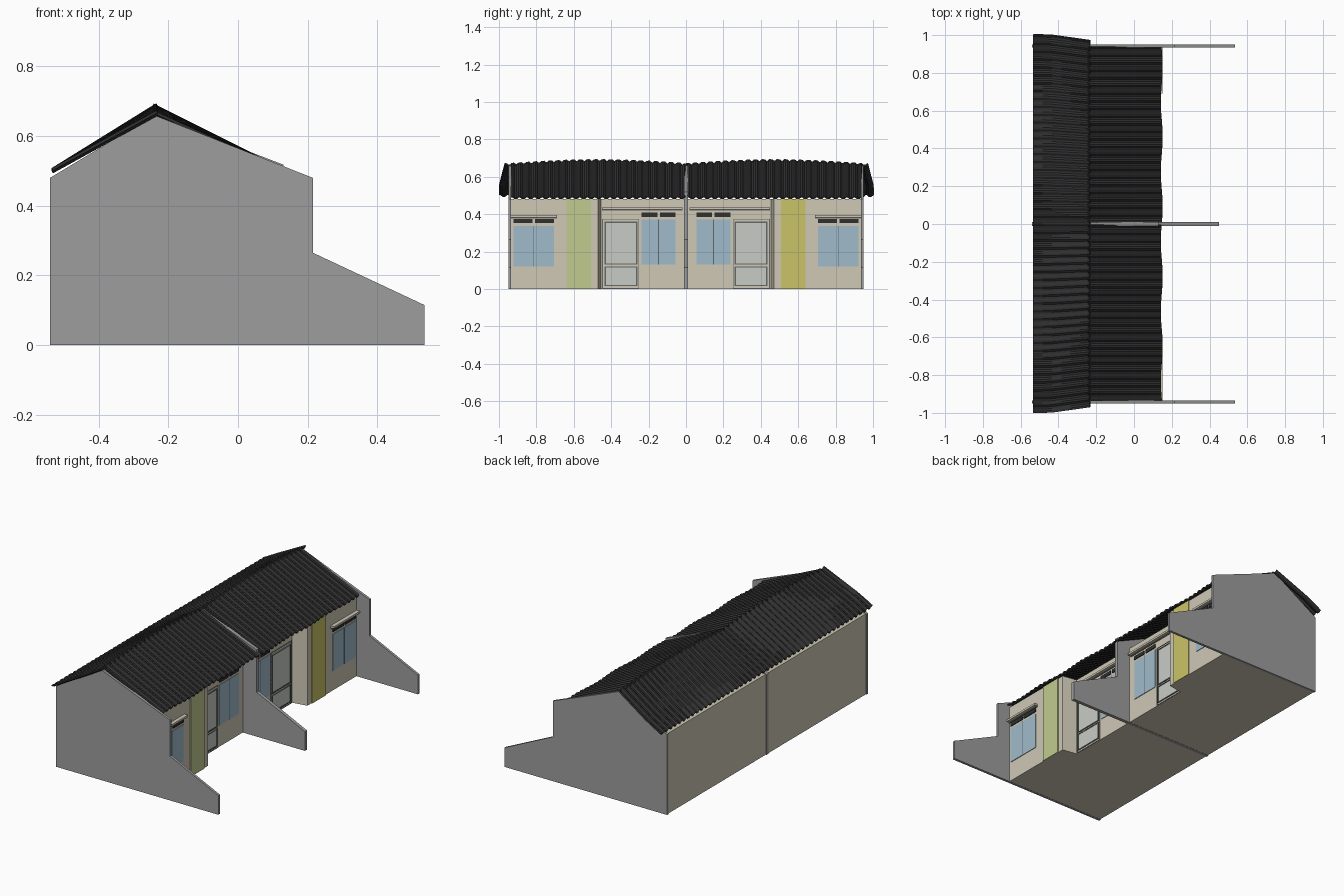
import bpy, bmesh, math

if "Cube" in bpy.data.objects:
    bpy.data.objects.remove(bpy.data.objects["Cube"])

# ---------- colours ----------
def mat(name, r, g, b):
    m = bpy.data.materials.new(name)
    m.diffuse_color = (r, g, b, 1)
    m.use_nodes = True
    m.node_tree.nodes["Principled BSDF"].inputs["Base Color"].default_value = m.diffuse_color
    return m

GREY = mat("grey_render", .34, .34, .34)
CREAM = mat("cream_wall", .62, .58, .46)
GREEN = mat("pale_green", .54, .60, .28)
YELLOW = mat("mustard_yellow", .59, .55, .14)
BLUE = mat("window_blue", .35, .50, .59)
DOOR = mat("door_light_grey", .58, .60, .56)
FRAME = mat("frame_dark_grey", .13, .14, .14)
ROOF = mat("roof_charcoal", .030, .030, .031)


# ---------- helpers ----------
def finish(name, bm, material, recalc=True):
    if recalc:
        bmesh.ops.recalc_face_normals(bm, faces=bm.faces)
    me = bpy.data.meshes.new(name)
    bm.to_mesh(me)
    bm.free()
    me.materials.append(material)
    ob = bpy.data.objects.new(name, me)
    bpy.context.collection.objects.link(ob)
    return ob


def prism(name, points, offset, material):
    """Extrude a flat outline along an offset vector."""
    bm = bmesh.new()
    face = bm.faces.new([bm.verts.new(p) for p in points])
    new = bmesh.ops.extrude_face_region(bm, geom=[face])["geom"]
    bmesh.ops.translate(bm, vec=offset, verts=[v for v in new if isinstance(v, bmesh.types.BMVert)])
    return finish(name, bm, material)


def plate(name, x, depth, y0, y1, z0, z1, material):
    """Box standing on the wall plane x, facing +x."""
    return prism(name, [(x, y0, z0), (x, y1, z0), (x, y1, z1), (x, y0, z1)], (depth, 0, 0), material)


def border(name, x, depth, y0, y1, z0, z1, w, material):
    """Four bars around a rectangle."""
    for part, r in (("left", (y0, y0 + w, z0, z1)), ("right", (y1 - w, y1, z0, z1)),
                    ("bottom", (y0, y1, z0, z0 + w)), ("top", (y0, y1, z1 - w, z1))):
        plate(f"{name}_{part}", x, depth, *r, material)


# ---------- party walls ----------
def party_wall(name, y, thick, dx, top):
    xf = 0.215 + dx
    outline = [(-.54, 0), (xf + .32, 0), (xf + .32, .115), (xf, .265),
               (xf, top), (-.24, .66), (-.54, .48)]
    prism(name, [(x, y - thick / 2, z) for x, z in outline], (0, thick, 0), GREY)

party_wall("end_wall_left", -.9425, .015, 0, .48)
party_wall("end_wall_right", .9425, .015, 0, .48)
party_wall("middle_wall", 0, .02, -.085, .518)

# ---------- house units, mirrored about y = 0 ----------
X_OUT, X_IN = .13, .04
for side, s, stripe in (("left", -1, GREEN), ("right", 1, YELLOW)):
    def span(a, b):
        return (min(s * a, s * b), max(s * a, s * b))

    # stepped body
    plan = [(-.536, .01), (-.536, .937), (X_OUT, .937), (X_OUT, .47), (X_IN, .455), (X_IN, .01)]
    prism(f"house_body_{side}", [(x, s * y, .001) for x, y in plan], (0, 0, .481), CREAM)
    plate(f"colour_stripe_{side}", X_OUT, .005, *span(.508, .638), .001, .482, stripe)

    # windows: glass, mullion, vents
    for label, x, a, b, z0, z1, vz in (("outer", X_OUT, .705, .922, .12, .338, .352),
                                       ("inner", X_IN, .055, .238, .13, .372, .386)):
        y0, y1 = span(a, b)
        mid = (y0 + y1) / 2
        plate(f"{label}_window_{side}", x, .004, y0, y1, z0, z1, BLUE)
        plate(f"{label}_mullion_{side}", x, .005, mid - .002, mid + .002, z0, z1, FRAME)
        for i, (va, vb) in enumerate(((y0, mid - .007), (mid + .007, y1))):
            plate(f"{label}_vent_{side}_{i}", x, .005, va, vb, vz, vz + .022, ROOF)

    # ledges above the openings
    for label, x, a, b, z in (("outer", X_OUT, .69, .935, .383), ("inner", X_IN, .02, .45, .425)):
        y0, y1 = span(a, b)
        plate(f"{label}_ledge_{side}", x, .022, y0, y1, z, z + .012, CREAM)
        plate(f"{label}_ledge_shadow_{side}", x, .004, y0, y1, z - .005, z, FRAME)

    # door with two framed panels
    for label, z0, z1 in (("upper", .13, .36), ("lower", .015, .12)):
        y0, y1 = span(.26, .435)
        plate(f"door_{label}_{side}", X_IN, .004, y0, y1, z0, z1, DOOR)
        border(f"door_{label}_frame_{side}", X_IN, .006, y0, y1, z0, z1, .006, FRAME)
    border(f"door_surround_{side}", X_IN, .003, *span(.25, .448), .002, .375, .003, FRAME)


# ---------- corrugated roofs ----------
def roof(name, y0, y1, periods, x0, z0, x1, z1, crown_at, flare=0):
    """Wavy sheet from (x0,z0) to (x1,z1); crown_at is the ridge end (0 or 1)."""
    bm = bmesh.new()
    rows, nx = [], 6
    for i in range(periods * 4 + 1):
        f = i / (periods * 4)
        row = []
        for j in range(nx + 1):
            t = j / nx
            ridge = t if crown_at else 1 - t
            y = y0 + (y1 - y0) * f
            y *= 1 + flare * min(1, (1 - ridge) * 1.4)
            crown = .021 * math.sin(math.pi * min(abs(y) / .95, 1)) * ridge
            wave = .006 * math.sin(math.pi * (i / 2 + .25))
            x = x0 + (x1 - x0) * t
            if not crown_at:
                x += .005 * math.sin(y * 17) * t
            row.append(bm.verts.new((x, y, z0 + (z1 - z0) * t + crown + wave)))
        rows.append(row)
    for a, b in zip(rows, rows[1:]):
        for j in range(nx):
            bm.faces.new((a[j], a[j + 1], b[j + 1], b[j]))
    ob = finish(name, bm, ROOF, recalc=False)
    mod = ob.modifiers.new("thickness", 'SOLIDIFY')
    mod.thickness = .008
    mod.offset = -1

roof("back_roof", -.97, .97, 48, -.535, .504, -.235, .669, 1, .031)
roof("front_roof_left", -.936, -.008, 23, -.242, .668, .147, .492, 0)
roof("front_roof_right", .008, .936, 23, -.242, .668, .147, .492, 0)
